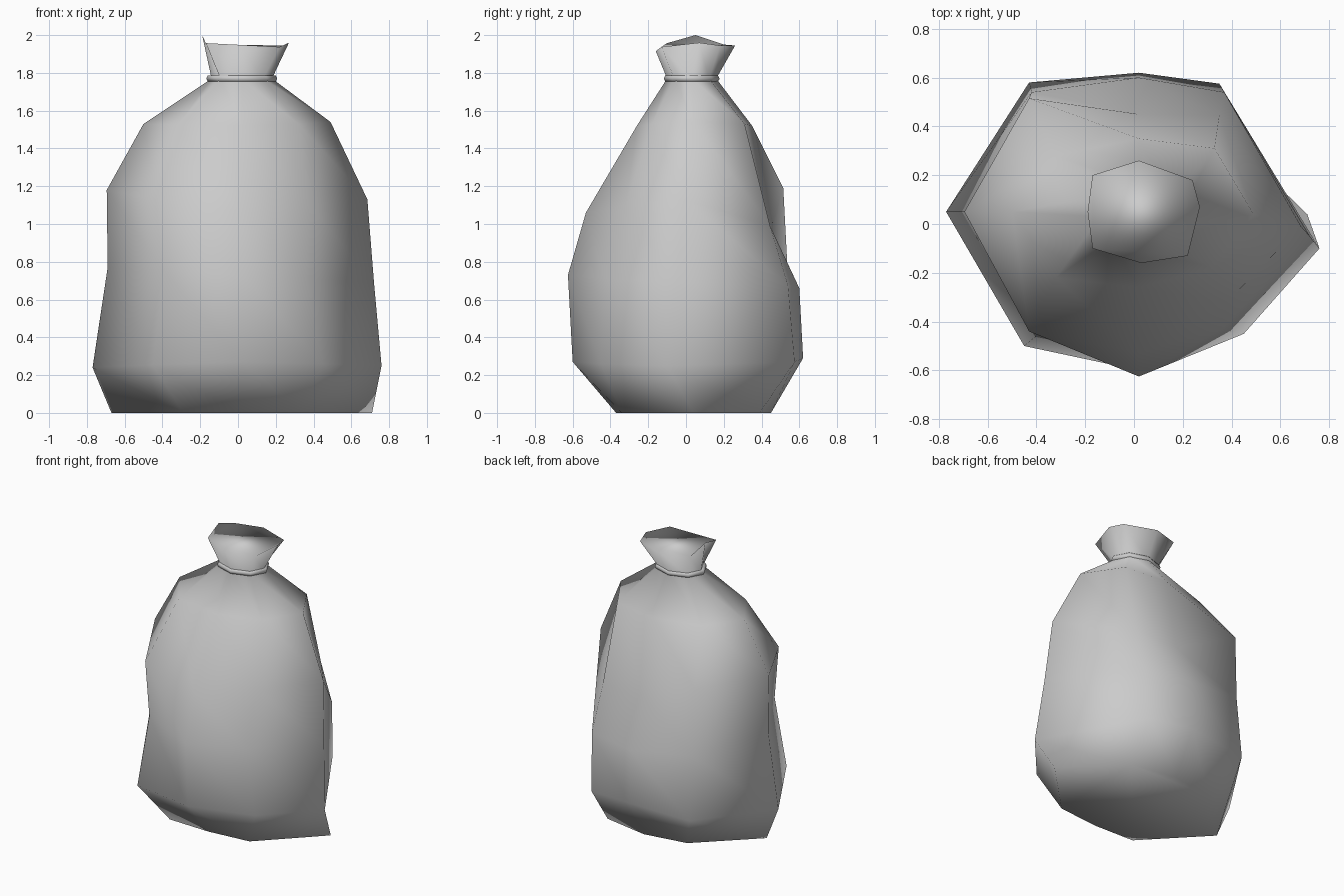
import bpy, bmesh, math

if "Cube" in bpy.data.objects:
    bpy.data.objects.remove(bpy.data.objects["Cube"])

# Cross-sections run left, back-left, back, back-right, right, front-right, front, front-left.
# Each entry: heights at left / back / right / front, then the eight corners as (x, y),
# with an optional own height where the cloth is pulled up or down.
base = ((0, 0, 0, 0),
        [(-.67, .04), (-.29, .40), (.02, .45), (.35, .39), (.71, .04), (.33, -.34), (.02, -.37), (-.29, -.36)])
belly = ((.24, .29, .25, .27),
         [(-.77, .05), (-.43, .58), (.02, .62), (.35, .575), (.76, -.10), (.45, -.45), (.02, -.60), (-.45, -.50)])
waist = ((.77, .66, .69, .73),
         [(-.69, .05), (-.42, .54), (.02, .60), (.37, .54), (.72, -.05), (.36, -.43), (.02, -.625), (-.39, -.45)])
chest = ((1.18, .98, 1.13, 1.06),
         [(-.695, .05), (-.43, .515, 1.19), (.02, .45), (.35, .445, .99), (.685, -.01), (.38, -.32),
          (.02, -.53), (-.43, -.44, 1.13)])
shoulder = ((1.53, 1.52, 1.54, 1.52),
            [(-.50, .05), (-.32, .28), (.02, .35), (.33, .31), (.49, .04), (.32, -.18), (.02, -.26), (-.32, -.22)])
mouth = ((2.0, 1.945, 1.96, 1.915),
         [(-.19, .05), (-.17, .20, 1.95), (.02, .26), (.24, .18, 1.945), (.27, .07), (.22, -.13),
          (.03, -.16), (-.17, -.10)])


def section(data):
    heights, corners = data
    return [(c[0], c[1], c[2] if len(c) > 2 else
             (heights[i // 2] + heights[(i + 1) // 2 % 4]) / 2)
            for i, c in enumerate(corners)]


def oval(z, rx, ry):
    return [(.02 - rx * math.cos(i * math.pi / 4), .03 + ry * math.sin(i * math.pi / 4), z)
            for i in range(8)]


def loft(name, rings, closed=False):
    """Skin rings of eight points; closed joins last to first, otherwise cap both ends."""
    bm = bmesh.new()
    loops = [[bm.verts.new(p) for p in ring] for ring in rings]
    pairs = list(zip(loops, loops[1:]))
    if closed:
        pairs.append((loops[-1], loops[0]))
    else:
        bm.faces.new(loops[0])
        bm.faces.new(loops[-1])
    for a, b in pairs:
        for i in range(8):
            j = (i + 1) % 8
            bm.faces.new((a[i], a[j], b[j], b[i]))
    bmesh.ops.recalc_face_normals(bm, faces=bm.faces)
    for f in bm.faces:
        f.smooth = True
    mesh = bpy.data.meshes.new(name)
    bm.to_mesh(mesh)
    bm.free()
    obj = bpy.data.objects.new(name, mesh)
    bpy.context.collection.objects.link(obj)
    return obj


# Sack body with gathered neck and flared, filled mouth
body = [section(s) for s in (base, belly, waist, chest, shoulder)]
loft("sack", body + [oval(1.77, .16, .13), section(mouth)])

# Cord tied around the neck
cord = [oval(1.77 + .02 * math.sin(a), .17 + .018 * math.cos(a), .13 + .018 * math.cos(a))
        for a in (k * math.pi / 3 for k in range(6))]
loft("neck_tie", cord, closed=True)
